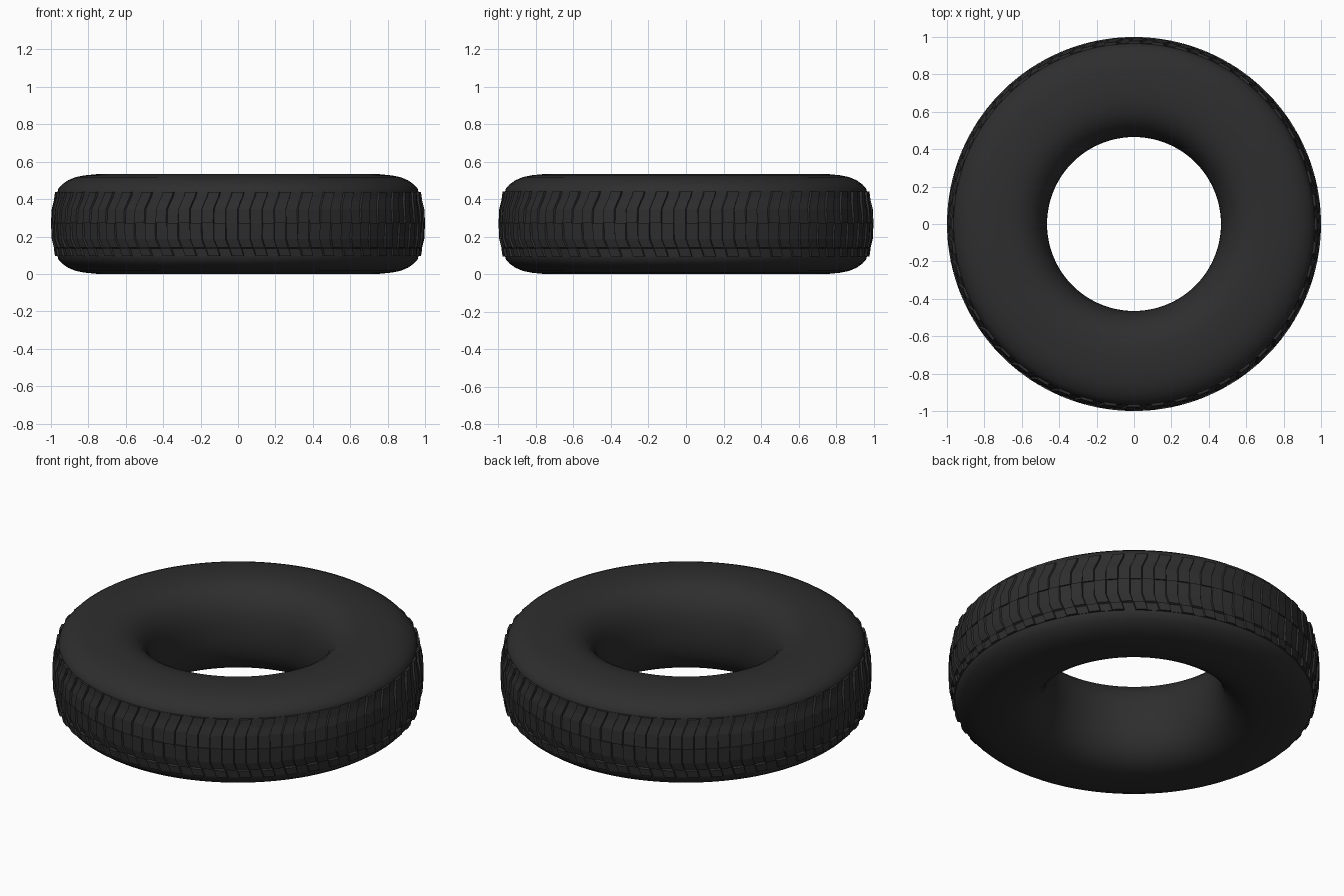
import bpy, bmesh, math

if "Cube" in bpy.data.objects:
    bpy.data.objects.remove(bpy.data.objects["Cube"])

MID = 0.267          # height of the tyre's centre plane
TAU = 2 * math.pi

rubber = bpy.data.materials.new("black rubber")
rubber.diffuse_color = (0.027, 0.027, 0.027, 1)
rubber.use_nodes = True
rubber.node_tree.nodes["Principled BSDF"].inputs["Base Color"].default_value = rubber.diffuse_color


def finish(name, bm):
    bmesh.ops.recalc_face_normals(bm, faces=bm.faces)
    mesh = bpy.data.meshes.new(name)
    bm.to_mesh(mesh)
    bm.free()
    mesh.materials.append(rubber)
    obj = bpy.data.objects.new(name, mesh)
    bpy.context.collection.objects.link(obj)
    return obj


def bridge(bm, a, b):
    n = len(a)
    for i in range(n):
        j = (i + 1) % n
        bm.faces.new((a[i], a[j], b[j], b[i]))


# Smooth carcass: half profile (radius, height above centre), mirrored below
half = [(0.465, 0), (0.467, 0.05), (0.475, 0.1), (0.49, 0.148), (0.515, 0.19),
        (0.55, 0.225), (0.595, 0.25), (0.645, 0.263), (0.70, 0.267),
        (0.76, 0.266), (0.82, 0.260), (0.87, 0.250), (0.91, 0.233),
        (0.94, 0.212), (0.96, 0.19), (0.967, 0.165), (0.968, 0)]
profile = half + [(r, -z) for r, z in half[-2:0:-1]]
bm = bmesh.new()
rings = []
for r, z in profile:
    rings.append([bm.verts.new((r * math.cos(TAU * i / 96), r * math.sin(TAU * i / 96), MID + z))
                  for i in range(96)])
for k in range(len(rings)):
    bridge(bm, rings[k], rings[(k + 1) % len(rings)])
body = finish("tyre_body", bm)
for p in body.data.polygons:
    p.use_smooth = True

# Tread: rings of alternating raised and sunken blocks
# (height above centre, raised radius, sunken radius, stagger, skew in cells)
CELLS = 96
rows = [(0.172, 0.945, 0.945, 0, 0.5), (0.172, 0.979, 0.968, 0, 0.5),
        (0.145, 0.982, 0.971, 0, 0.4), (0.125, 0.985, 0.974, 0, 0.25),
        (0.080, 0.996, 0.986, 0, 0.0), (0.005, 1.000, 0.992, 0, 0.0),
        (0.005, 1.000, 0.992, 1, 0.0), (-0.08, 0.996, 0.986, 1, 0.0),
        (-0.125, 0.985, 0.974, 1, 0.25), (-0.130, 0.985, 0.974, 0, 0.3),
        (-0.172, 0.979, 0.968, 0, 0.5), (-0.172, 0.945, 0.945, 0, 0.5)]
bm = bmesh.new()
rings = []
for z, high, low, stagger, skew in rows:
    ring = []
    for i in range(CELLS):
        r = high if (i + stagger) % 2 else low
        for edge in (0.03, 0.97):
            a = TAU * (i + edge + skew) / CELLS
            ring.append(bm.verts.new((r * math.cos(a), r * math.sin(a), MID + z)))
    rings.append(ring)
for a, b in zip(rings, rings[1:]):
    bridge(bm, a, b)
finish("tread_blocks", bm)
